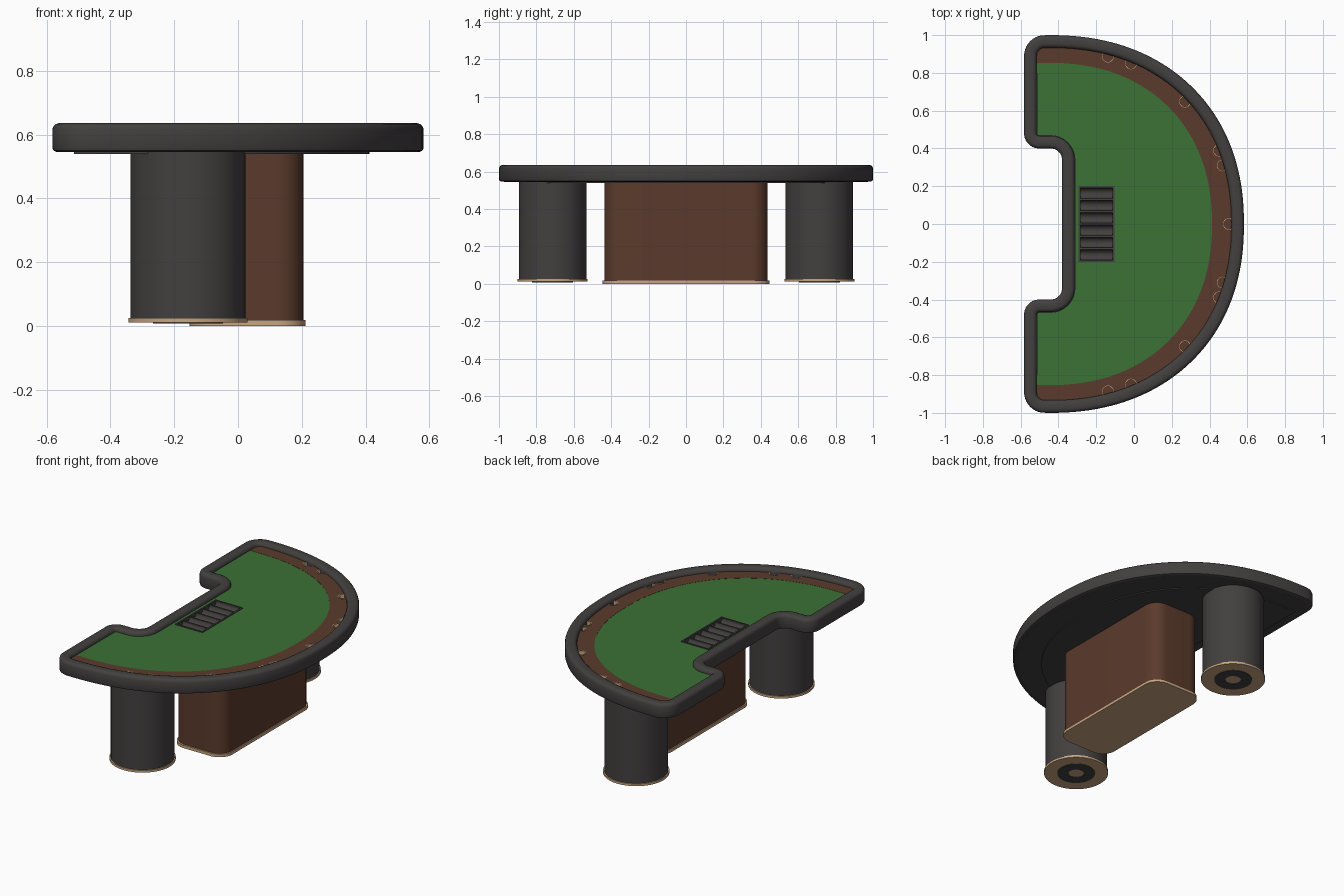
import bpy, bmesh, math
from math import sin, cos, radians, pi

if "Cube" in bpy.data.objects:
    bpy.data.objects.remove(bpy.data.objects["Cube"])


def material(name, r, g, b):
    m = bpy.data.materials.new(name)
    m.diffuse_color = (r, g, b, 1)
    m.use_nodes = True
    m.node_tree.nodes["Principled BSDF"].inputs["Base Color"].default_value = m.diffuse_color
    return m


DARK = material("charcoal", 0.056, 0.050, 0.050)
BROWN = material("brown wood", 0.105, 0.043, 0.025)
GREEN = material("green felt", 0.045, 0.165, 0.036)
TAN = material("tan trim", 0.58, 0.38, 0.22)


def finish(ob, mat, angle=35):
    ob.data.materials.clear()
    ob.data.materials.append(mat)
    bpy.ops.object.select_all(action='DESELECT')
    ob.select_set(True)
    bpy.context.view_layer.objects.active = ob
    bpy.ops.object.shade_smooth_by_angle(angle=radians(angle))
    return ob


def loft(name, rings, mat, closed=False, caps=True):
    """Bridge rings of 3D points; cap the ends or close into a tube."""
    bm = bmesh.new()
    vs = [[bm.verts.new(p) for p in r] for r in rings]
    n = len(vs[0])
    pairs = list(zip(vs, vs[1:])) + ([(vs[-1], vs[0])] if closed else [])
    for a, b in pairs:
        for i in range(n):
            j = (i + 1) % n
            bm.faces.new((a[i], a[j], b[j], b[i]))
    if caps and not closed:
        bm.faces.new(vs[0][::-1])
        bm.faces.new(vs[-1])
    if caps or closed:
        bmesh.ops.recalc_face_normals(bm, faces=bm.faces)
    me = bpy.data.meshes.new(name)
    bm.to_mesh(me)
    bm.free()
    ob = bpy.data.objects.new(name, me)
    bpy.context.collection.objects.link(ob)
    return finish(ob, mat)


def at(pts, z):
    return [(x, y, z) for x, y in pts]


def sheet(name, outlines, z0, z1, mat):
    """Flat slab from a filled 2D curve; later outlines become holes."""
    cu = bpy.data.curves.new(name, 'CURVE')
    cu.dimensions = '2D'
    cu.fill_mode = 'BOTH'
    cu.extrude = (z1 - z0) / 2
    for pts in outlines:
        sp = cu.splines.new('POLY')
        sp.points.add(len(pts) - 1)
        for p, (x, y) in zip(sp.points, pts):
            p.co = (x, y, 0, 1)
        sp.use_cyclic_u = True
    tmp = bpy.data.objects.new(name + "_curve", cu)
    bpy.context.collection.objects.link(tmp)
    bpy.context.view_layer.update()
    me = bpy.data.meshes.new_from_object(tmp.evaluated_get(bpy.context.evaluated_depsgraph_get()))
    bpy.data.objects.remove(tmp)
    ob = bpy.data.objects.new(name, me)
    ob.location.z = (z0 + z1) / 2
    bpy.context.collection.objects.link(ob)
    return finish(ob, mat)


def arc(cx, cy, r, a0, a1, n=10):
    return [(cx + r * cos(radians(a0 + (a1 - a0) * i / n)),
             cy + r * sin(radians(a0 + (a1 - a0) * i / n))) for i in range(n + 1)]


def circle(cx, cy, r, n=48):
    return arc(cx, cy, r, 0, 360 * (n - 1) / n, n - 1)


def bow(a, b, n=44):
    """Upper half of the player-side curve."""
    return [(-0.45 + a * max(cos(pi / 2 * i / n), 0) ** 0.909,
             b * sin(pi / 2 * i / n) ** 0.909) for i in range(n + 1)]


def notch(d):
    """Dealer-side cutout, inset by d."""
    return arc(-0.502, 0.48, 0.08 - d, 180, 270) + arc(-0.441, 0.34, 0.06 + d, 90, 0)


def mirrored(half):
    return half + [(x, -y) for x, y in half[::-1] if abs(y) > 1e-6]


def outline(d):
    return mirrored(bow(1.032 - d, 1 - d) + arc(-0.472, 0.89, 0.11 - d, 90, 180)[1:] + notch(d))


def rounded_box(x0, x1, y, r):
    return (arc(x1 - r, y - r, r, 0, 90) + arc(x0 + r, y - r, r, 90, 180) +
            arc(x0 + r, r - y, r, 180, 270) + arc(x1 - r, r - y, r, 270, 360))


# Padded rail swept round the table
section = [(0.035, 0.545), (0.012, 0.546), (0.003, 0.550), (0, 0.558), (0, 0.617),
           (0.004, 0.627), (0.011, 0.633), (0.022, 0.636), (0.048, 0.636),
           (0.058, 0.632), (0.065, 0.624), (0.067, 0.614), (0.067, 0.57)]
loft("padded_rail", [at(outline(d), z) for d, z in section], DARK, closed=True)

# Underside slab and the inset panel below it
loft("table_underside", [at(outline(0.03), 0.545), at(outline(0.03), 0.572)], DARK)
felt = mirrored(bow(0.863, 0.853) + [(-0.515, 0.853)] + notch(0.068))
loft("under_panel", [at(felt, 0.539), at(felt, 0.546)], DARK)

# Felt with an opening for the chip tray
TX0, TX1, TY = -0.29, -0.108, 0.196
sheet("felt_surface", [felt, [(TX0, -TY), (TX1, -TY), (TX1, TY), (TX0, TY)]], 0.572, 0.612, GREEN)

# Wooden band with cup holes
half_cups = [(-0.138, 0.886), (-0.016, 0.85), (0.27, 0.648), (0.45, 0.389), (0.47, 0.31)]
cups = half_cups + [(0.503, 0)] + [(x, -y) for x, y in half_cups]
half_out = bow(0.966, 0.942) + [(-0.515, 0.942)]
half_in = bow(0.863, 0.853) + [(-0.515, 0.853)]
band = (half_out[::-1] + [(x, -y) for x, y in half_out[1:]] +
        [(x, -y) for x, y in half_in[::-1]] + half_in[1:])
sheet("wooden_band", [band] + [circle(x, y, 0.028, 24) for x, y in cups], 0.572, 0.613, BROWN)
for i, (x, y) in enumerate(cups):
    prof = [(0.031, 0.612), (0.031, 0.615), (0.026, 0.615), (0.026, 0.59), (0.028, 0.59)]
    loft(f"cup_liner_{i}", [at(circle(x, y, r, 24), z) for r, z in prof], TAN, closed=True)
    loft(f"cup_floor_{i}", [at(circle(x, y, 0.028, 24), z) for z in (0.574, 0.592)], BROWN)

# Chip tray: scalloped troughs with a frame
slots, top = 6, 0.612
w = 2 * TY / slots
profile = [(-TY, 0.575)]
for k in range(slots):
    c = -TY + w * (k + 0.5)
    profile += [(c - w / 2, top)]
    profile += [(c - (w / 2 - 0.005) * cos(pi * i / 10), top - 0.028 * sin(pi * i / 10))
                for i in range(11)]
profile += [(TY, top), (TY, 0.575)]
loft("chip_tray", [[(x, y, z) for y, z in profile] for x in (TX0, TX1)], DARK)


def rect(dx):
    return [(TX0 - dx, -TY - dx), (TX1 + dx, -TY - dx), (TX1 + dx, TY + dx), (TX0 - dx, TY + dx)]


loft("tray_frame", [at(rect(d), z) for d, z in
                    [(0.004, 0.58), (0.004, 0.616), (-0.006, 0.616), (-0.006, 0.58)]],
     DARK, closed=True)

# Central pedestal and its trim plate
loft("pedestal", [at(rounded_box(-0.145, 0.205, 0.436, 0.085), z) for z in (0.015, 0.542)], BROWN)
loft("pedestal_base", [at(rounded_box(-0.152, 0.212, 0.446, 0.09), z) for z in (0, 0.018)], TAN)

# Two round legs with trim discs and foot rings
for side, y in (("front", -0.713), ("back", 0.713)):
    cx = -0.157
    loft(f"{side}_leg", [at(circle(cx, y, 0.18, 64), z) for z in (0.02, 0.548)], DARK)
    loft(f"{side}_leg_base", [at(circle(cx, y, 0.187, 64), z) for z in (0.011, 0.025)], TAN)
    loft(f"{side}_foot_ring", [at(circle(cx, y, r), z) for r, z in
                               [(0.11, 0.012), (0.11, 0.008), (0.046, 0.008), (0.046, 0.012)]],
         DARK, closed=True)
